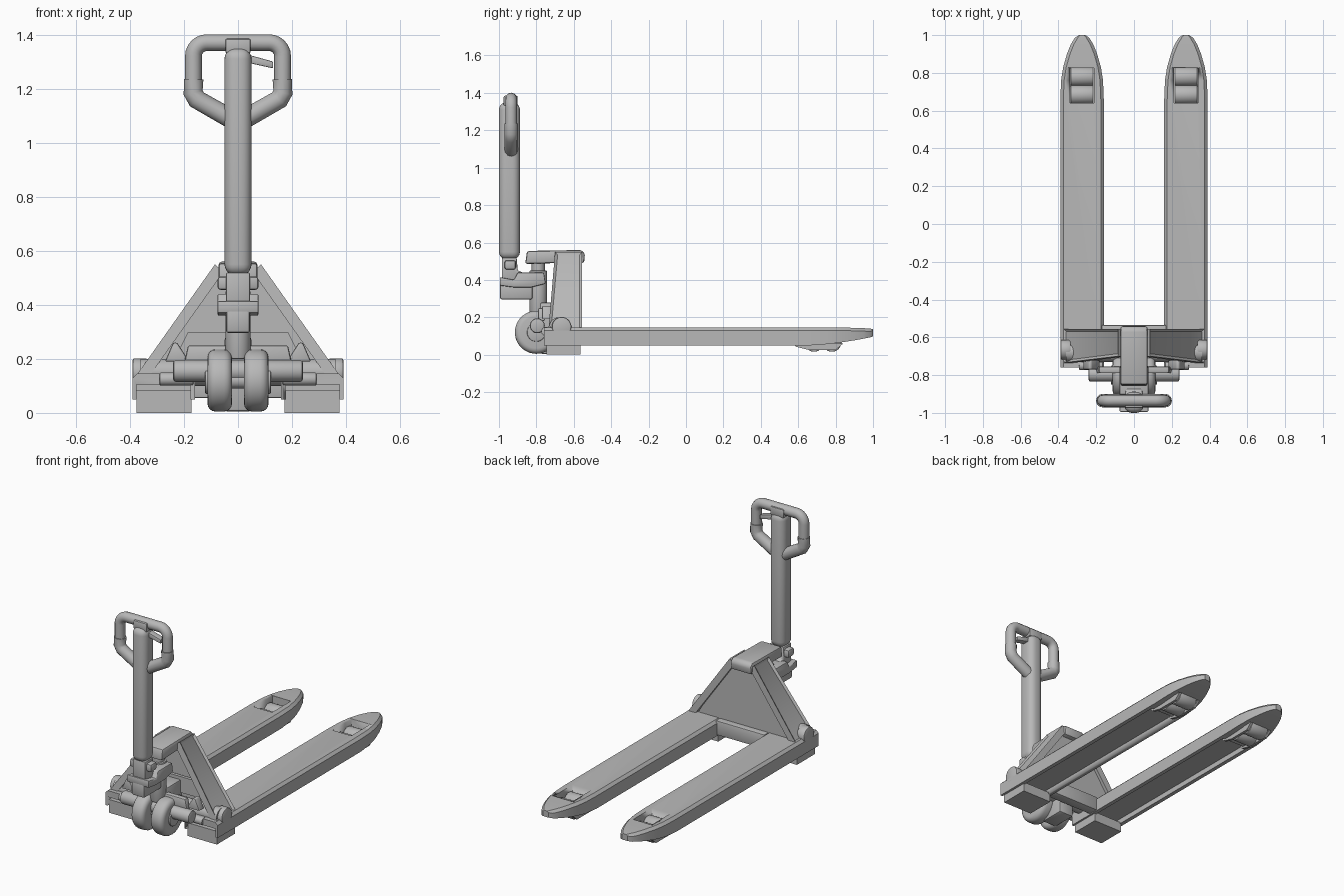
import bpy, bmesh, math
from mathutils import Vector

cube = bpy.data.objects.get("Cube")
if cube:
    bpy.data.objects.remove(cube, do_unlink=True)

grey = bpy.data.materials.new("painted_grey")
grey.use_nodes = True
COLOUR = (0.48, 0.48, 0.48, 1)
grey.diffuse_color = COLOUR
grey.node_tree.nodes["Principled BSDF"].inputs["Base Color"].default_value = COLOUR


def activate(ob):
    bpy.ops.object.select_all(action='DESELECT')
    bpy.context.view_layer.objects.active = ob
    ob.select_set(True)


def finish(ob, bevel=0, segments=2):
    activate(ob)
    if bevel:
        m = ob.modifiers.new("bevel", 'BEVEL')
        m.width, m.segments, m.limit_method = bevel, segments, 'ANGLE'
        bpy.ops.object.modifier_apply(modifier=m.name)
    ob.data.materials.clear()
    ob.data.materials.append(grey)
    bpy.ops.object.shade_smooth_by_angle(angle=math.radians(35))
    return ob


def loft(name, rings, bevel=0, segments=2, inset_dir=None):
    """Skin matching closed rings of points and cap both ends."""
    bm = bmesh.new()
    loops = [[bm.verts.new(p) for p in ring] for ring in rings]
    n = len(loops[0])
    for a, b in zip(loops, loops[1:]):
        for i in range(n):
            j = (i + 1) % n
            bm.faces.new((a[i], a[j], b[j], b[i]))
    bm.faces.new(loops[0])
    bm.faces.new(loops[-1])
    bmesh.ops.recalc_face_normals(bm, faces=bm.faces)
    if inset_dir:
        face = max(bm.faces, key=lambda f: f.normal.dot(Vector(inset_dir)))
        bmesh.ops.inset_individual(bm, faces=[face], thickness=0.02, depth=-0.01)
    me = bpy.data.meshes.new(name)
    bm.to_mesh(me)
    bm.free()
    ob = bpy.data.objects.new(name, me)
    bpy.context.collection.objects.link(ob)
    return finish(ob, bevel, segments)


def prism(name, pts, axis, lo, hi, bevel=0, segments=2):
    """Extrude a flat outline along x (y,z points), y (x,z) or z (x,y)."""
    place = {'x': lambda p, t: (t, p[0], p[1]),
             'y': lambda p, t: (p[0], t, p[1]),
             'z': lambda p, t: (p[0], p[1], t)}[axis]
    return loft(name, [[place(p, t) for p in pts] for t in (lo, hi)], bevel, segments)


def box(name, x, y, z, bevel=0, segments=2):
    outline = [(x[0], y[0]), (x[1], y[0]), (x[1], y[1]), (x[0], y[1])]
    return prism(name, outline, 'z', z[0], z[1], bevel, segments)


def cylinder(name, axis, centre, r, lo, hi, bevel=0, sides=32, segments=2):
    pts = [(centre[0] + r * math.cos(2 * math.pi * i / sides),
            centre[1] + r * math.sin(2 * math.pi * i / sides)) for i in range(sides)]
    return prism(name, pts, axis, lo, hi, bevel, segments)


def cut(ob, cutter):
    activate(ob)
    m = ob.modifiers.new("cut", 'BOOLEAN')
    m.operation, m.object, m.solver = 'DIFFERENCE', cutter, 'EXACT'
    bpy.ops.object.modifier_apply(modifier=m.name)
    bpy.data.objects.remove(cutter, do_unlink=True)


def flatten_shading(ob):
    """Let the large faces set the normals, so flat plates stay even."""
    activate(ob)
    m = ob.modifiers.new("normals", 'WEIGHTED_NORMAL')
    m.keep_sharp = True
    bpy.ops.object.modifier_apply(modifier=m.name)


def tube(name, pts, r):
    cu = bpy.data.curves.new(name, 'CURVE')
    cu.dimensions, cu.bevel_depth, cu.bevel_resolution = '3D', r, 4
    cu.use_fill_caps = True
    sp = cu.splines.new('POLY')
    sp.points.add(len(pts) - 1)
    for p, co in zip(sp.points, pts):
        p.co = (*co, 1)
    ob = bpy.data.objects.new(name, cu)
    bpy.context.collection.objects.link(ob)
    activate(ob)
    bpy.ops.object.convert(target='MESH')
    return finish(bpy.context.object)


def span(s, a, b):
    return tuple(sorted((s * a, s * b)))


# Forks, with everything that repeats left and right: y, half width, bottom, top
FORK = [(-0.76, 0.115, 0.05, 0.145), (0.66, 0.115, 0.05, 0.145), (0.76, 0.111, 0.057, 0.145),
        (0.83, 0.1, 0.066, 0.145), (0.9, 0.08, 0.077, 0.144),
        (0.95, 0.06, 0.086, 0.142), (0.985, 0.039, 0.093, 0.14), (1.0, 0.018, 0.098, 0.137)]
for s, side in ((1, "left"), (-1, "right")):
    c = s * 0.275
    rings = []
    for y, w, zb, zt in FORK:
        ch = min(0.016, w * 0.4)
        rings.append([(c + x, y, z) for x, z in (
            (-w, zb), (-w, zt - ch), (ch - w, zt), (w - ch, zt), (w, zt - ch), (w, zb))])
    fork = loft(f"{side}_fork", rings)
    cut(fork, box("channel", (c - 0.09, c + 0.09), (-0.7, 0.6), (0, 0.082)))
    cut(fork, box("heel_opening", (c - 0.1, c + 0.1), (-0.8, -0.7), (0, 0.105)))
    cut(fork, box("window", (c - 0.064, c + 0.064), (0.64, 0.825), (0, 0.3)))
    flatten_shading(fork)

    # Load rollers and their carrier arms
    for i, y in enumerate((0.685, 0.78)):
        cylinder(f"{side}_load_roller_{i + 1}", 'x', (y, 0.067), 0.051,
                 c - 0.061, c + 0.061, 0.006)
    for x in (c - 0.07, c + 0.07):
        prism(f"{side}_roller_arm", [(0.57, 0.06), (0.59, 0.042), (0.66, 0.025),
              (0.8, 0.025), (0.84, 0.06)], 'x', x - 0.008, x + 0.008)

    # Foot block, push rod and frame struts at the fork heel
    box(f"{side}_foot_block", span(s, 0.172, 0.375), (-0.745, -0.565), (0, 0.06))
    box(f"{side}_heel_web", span(s, 0.175, 0.375), (-0.745, -0.7), (0.055, 0.083))
    cylinder(f"{side}_push_rod_pin", 'x', (-0.75, 0.125), 0.024, *span(s, 0.165, 0.29), 0.004)
    prism(f"{side}_lever_lug", [(s * 0.18, 0.19), (s * 0.27, 0.19), (s * 0.24, 0.26),
          (s * 0.225, 0.26)], 'y', -0.77, -0.72, 0.006)
    cylinder(f"{side}_pivot_boss", 'x', (-0.665, 0.15), 0.052, *span(s, 0.335, 0.39), 0.008)
    outline = ((0.375, 0.14), (0.325, 0.14), (0.055, 0.52), (0.085, 0.55))
    loft(f"{side}_strut", [[(s * x, -0.735 + 0.035 * (z - 0.14) / 0.41, z) for x, z in outline],
                           [(s * x, -0.555, z) for x, z in outline]],
         inset_dir=(s * 0.8, 0, 0.6))

    # Steering wheels
    cylinder(f"{side}_steer_wheel", 'x', (-0.8, 0.12), 0.115, *span(s, 0.022, 0.113),
             0.03, 40, 4)
    cylinder(f"{side}_wheel_hub", 'x', (-0.8, 0.12), 0.05, *span(s, 0.1, 0.122), 0.005)

# Rear frame plate and cross members
prism("frame_plate", [(-0.345, 0.1), (0.345, 0.1), (0.07, 0.54), (-0.07, 0.54)],
      'y', -0.595, -0.575)
box("lower_cross_beam", (-0.17, 0.17), (-0.6, -0.535), (0.055, 0.145), 0.006)
cylinder("torsion_tube", 'x', (-0.68, 0.15), 0.05, -0.36, 0.36)
prism("lever_plate", [(-0.235, 0.2), (0.235, 0.2), (0.185, 0.3), (-0.185, 0.3)],
      'y', -0.64, -0.62)
cylinder("rocker_tube", 'x', (-0.795, 0.155), 0.04, -0.24, 0.24, 0.01)
prism("rocker_beam", [(-0.2, 0.18), (0.2, 0.18), (0.185, 0.25), (-0.185, 0.25)],
      'y', -0.79, -0.755, 0.008)

# Head cap over the pump
prism("head_cap", [(-0.86, 0.485), (-0.85, 0.555), (-0.56, 0.56), (-0.54, 0.54),
      (-0.545, 0.49), (-0.7, 0.49)], 'x', -0.072, 0.072, 0.012)

# Hydraulic pump and its bracket
cylinder("pump_ram", 'z', (0, -0.79), 0.035, 0.4, 0.5)
cylinder("pump_cylinder", 'z', (0, -0.79), 0.047, 0.2, 0.45, 0.005)
box("pump_base", (-0.05, 0.05), (-0.78, -0.62), (0.005, 0.28), 0.01)
cylinder("wheel_axle", 'x', (-0.8, 0.12), 0.03, -0.1, 0.1)
prism("pump_bracket", [(-0.995, 0.37), (-0.995, 0.415), (-0.92, 0.4), (-0.9, 0.44),
      (-0.76, 0.44), (-0.75, 0.38), (-0.83, 0.36), (-0.92, 0.36)],
      'x', -0.076, 0.076, 0.006)
box("pump_lever_block", (-0.045, 0.045), (-0.995, -0.82), (0.295, 0.39), 0.012)
prism("handle_yoke", [(-0.985, 0.38), (-0.985, 0.52), (-0.905, 0.52), (-0.9, 0.45),
      (-0.87, 0.44), (-0.87, 0.4)], 'x', -0.045, 0.045, 0.008)
box("yoke_block", (-0.076, 0.076), (-0.97, -0.91), (0.455, 0.505), 0.012)

# Handle shaft with rounded section
box("handle_shaft", (-0.05, 0.05), (-1.0, -0.888), (0.51, 1.35), 0.04, 5)
box("shaft_cap", (-0.047, 0.047), (-0.975, -0.9), (1.33, 1.385), 0.008)

# Handle loop and thicker lower branches
Y = -0.935
arc = [(0.115 + 0.05 * math.cos(a), Y, 1.32 + 0.05 * math.sin(a))
       for a in (math.radians(15 * i) for i in range(7))]
half = [(0.165, Y, 1.2)] + arc
tube("handle_loop", half + [(-x, y, z) for x, y, z in reversed(half)], 0.031)
for s, side in ((1, "left"), (-1, "right")):
    tube(f"{side}_handle_branch", [(s * x, Y, z) for x, z in (
        (0.164, 1.235), (0.166, 1.185), (0.152, 1.16), (0.02, 1.085))], 0.036)

# Release lever
prism("release_lever", [(0.04, 1.295), (0.04, 1.325), (0.13, 1.3), (0.13, 1.275)],
      'y', -0.955, -0.915, 0.004)
